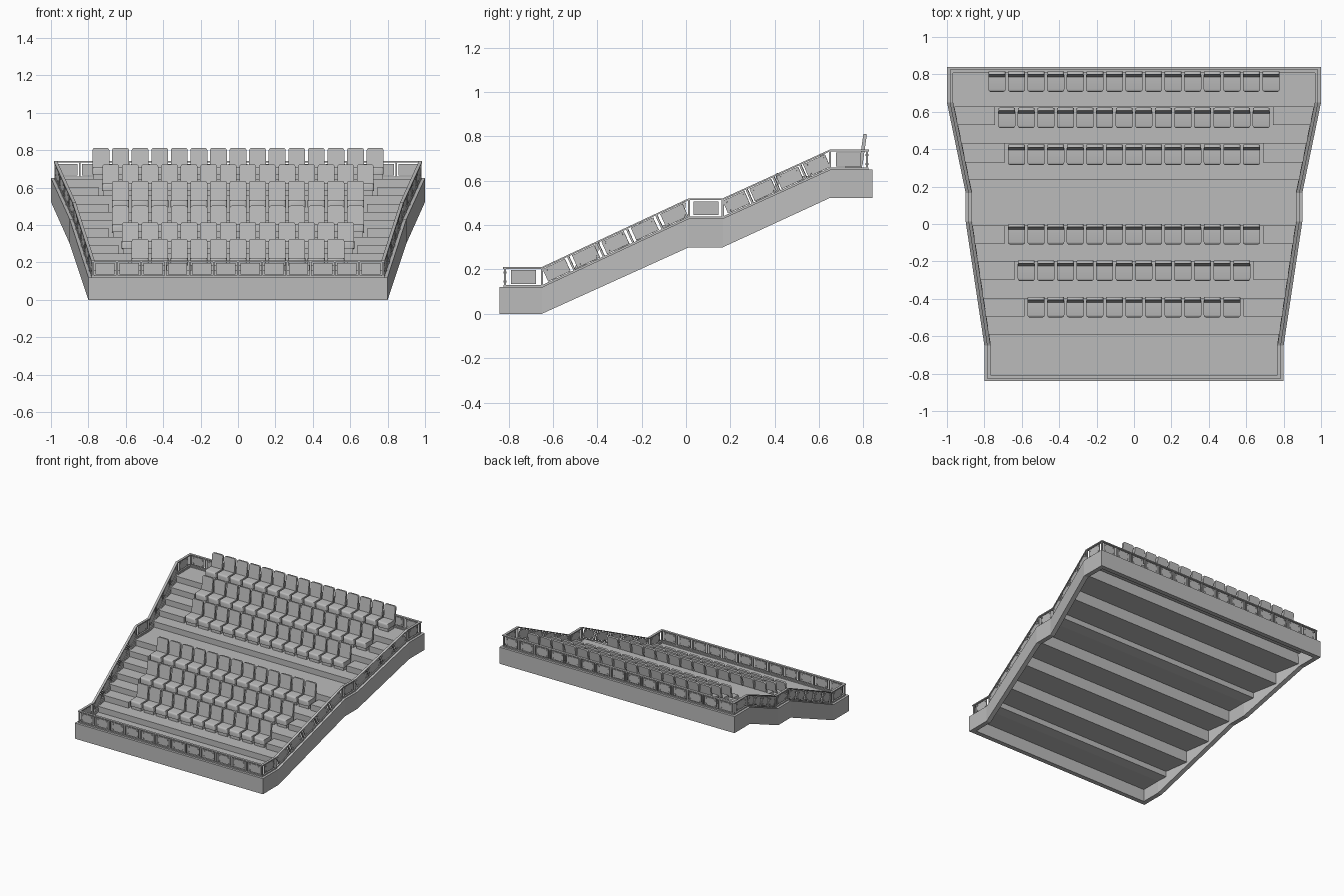
import bpy, bmesh, math
from mathutils import Vector, Matrix

cube = bpy.data.objects.get("Cube")
if cube:
    bpy.data.objects.remove(cube, do_unlink=True)

grey = bpy.data.materials.new("concrete_grey")
grey.use_nodes = True
grey.diffuse_color = (0.5, 0.5, 0.5, 1)
grey.node_tree.nodes["Principled BSDF"].inputs["Base Color"].default_value = (0.5, 0.5, 0.5, 1)

HALF_Y = 0.84
# Plan half width, skirt bottom and deck height along y
STATIONS = [(-HALF_Y, 0.8, 0.0, 0.115), (-0.65, 0.8, 0.0, 0.115),
            (0.013, 0.9, 0.3, 0.425), (0.166, 0.9, 0.3, 0.425),
            (0.65, 1.0, 0.523, 0.645), (HALF_Y, 1.0, 0.523, 0.645)]


def half_width(y):
    for a, b in zip(STATIONS, STATIONS[1:]):
        if y <= b[0]:
            return a[1] + (b[1] - a[1]) * max(0, y - a[0]) / (b[0] - a[0])
    return 1.0


def level(n):
    """Height of the n-th half step."""
    return 0.115 + n * 0.0443 if n <= 7 else 0.425 + (n - 7) * 0.044


def finish(name, bm):
    bmesh.ops.recalc_face_normals(bm, faces=bm.faces)
    mesh = bpy.data.meshes.new(name)
    bm.to_mesh(mesh)
    bm.free()
    mesh.materials.append(grey)
    obj = bpy.data.objects.new(name, mesh)
    bpy.context.collection.objects.link(obj)
    return obj


def box(bm, size, matrix):
    scale = Matrix.Diagonal((*size, 1))
    return bmesh.ops.create_cube(bm, size=1, matrix=matrix @ scale)["verts"]


def ring(inset, column, lift):
    """Closed outline of the stand, moved inwards and up."""
    limit = HALF_Y - inset
    side = [(s[1] - inset, max(-limit, min(limit, s[0])), s[column] + lift) for s in STATIONS]
    return side + [(-x, y, z) for x, y, z in reversed(side)]


def band(name, outer, inner, low_column, low, high):
    """Rectangular section swept round the outline."""
    bm = bmesh.new()
    loops = [[bm.verts.new(p) for p in ring(*args)] for args in
             ((outer, low_column, low), (outer, 3, high), (inner, 3, high), (inner, low_column, low))]
    count = len(loops[0])
    for k in range(4):
        a, b = loops[k], loops[(k + 1) % 4]
        for i in range(count):
            j = (i + 1) % count
            bm.faces.new((a[i], a[j], b[j], b[i]))
    return finish(name, bm)


# Outer skirt and the two continuous rails
band("skirt", 0, 0.035, 2, 0, 0.005)
band("bottom_rail", 0.018, 0.03, 3, 0.005, 0.014)
band("top_rail", 0.015, 0.033, 3, 0.088, 0.096)

# Terraced deck: a folded sheet with thickness
treads = [(-0.82, 0), (-0.59, 1), (-0.4, 3), (-0.2, 5), (-0.01, 7),
          (0.235, 8), (0.43, 10), (0.626, 12), (0.82, None)]
profile = []
for (y0, n), (y1, _) in zip(treads, treads[1:]):
    breaks = [s[0] for s in STATIONS if y0 < s[0] < y1]
    profile += [(y, level(n)) for y in [y0] + breaks + [y1]]
bm = bmesh.new()
pairs = []
for y, z in profile:
    w = half_width(y) - 0.015
    pairs.append((bm.verts.new((-w, y, z)), bm.verts.new((w, y, z))))
for (a, b), (c, d) in zip(pairs, pairs[1:]):
    bm.faces.new((a, b, d, c))
deck = finish("terraced_deck", bm)
if deck.data.polygons[0].normal.z < 0:
    deck.data.flip_normals()
solid = deck.modifiers.new("thickness", 'SOLIDIFY')
solid.thickness = 0.02
solid.offset = -1

# Seat rows: seat count, terrace level, seat front y
PITCH = 0.1047
ROWS = [(11, 1, -0.5), (12, 3, -0.305), (13, 5, -0.11),
        (13, 8, 0.315), (14, 10, 0.512), (15, 12, 0.706)]

# Aisle half steps at both ends of each row
bm = bmesh.new()
for (count, n, _), (y0, y1) in zip(ROWS, [(-0.495, -0.4), (-0.3, -0.2), (-0.105, -0.01),
                                          (0.33, 0.43), (0.53, 0.626)]):
    inner = count * PITCH / 2 + 0.01
    for side in (-1, 1):
        verts = box(bm, (1, 1, 1), Matrix())
        for v in verts:
            y = y0 if v.co.y < 0 else y1
            x = inner if v.co.x < 0 else half_width(y) - 0.015
            v.co = (side * x, y, level(n) - 0.005 if v.co.z < 0 else level(n + 1))
finish("aisle_steps", bm)


# Seat: pedestal, rounded cushion and leaning backrest
def rounded_box(bm, size, matrix, rule, radius):
    verts = box(bm, size, Matrix())
    edges = {e for v in verts for e in v.link_edges}
    chosen = [e for e in edges if rule((e.verts[0].co + e.verts[1].co) / 2,
                                       (e.verts[0].co - e.verts[1].co).normalized())]
    old = set(bm.verts) - set(verts)
    bmesh.ops.bevel(bm, geom=chosen, offset=radius, segments=3, profile=0.5, affect='EDGES')
    bmesh.ops.transform(bm, matrix=matrix, verts=[v for v in bm.verts if v not in old])


bm = bmesh.new()
rounded_box(bm, (0.092, 0.09, 0.04), Matrix.Translation((0, 0.045, 0.045)),
            lambda mid, d: mid.y < 0 and abs(d.y) < 0.5 and (abs(d.z) > 0.5 or mid.z > 0), 0.014)
lean = Matrix.Translation((0, 0.092, 0.095)) @ Matrix.Rotation(math.radians(-8), 4, 'X')
rounded_box(bm, (0.09, 0.016, 0.142), lean,
            lambda mid, d: abs(d.y) > 0.5 and mid.z > 0, 0.012)
box(bm, (0.08, 0.075, 0.03), Matrix.Translation((0, 0.05, 0.013)))
first = None
for i, (count, n, y) in enumerate(ROWS):
    if first is None:
        row = first = finish("seat_row_1", bm)
    else:
        row = bpy.data.objects.new(f"seat_row_{i + 1}", first.data)
        bpy.context.collection.objects.link(row)
    row.location = (-(count - 1) * PITCH / 2, y, level(n))
    array = row.modifiers.new("repeat", 'ARRAY')
    array.count = count
    array.use_relative_offset = False
    array.use_constant_offset = True
    array.constant_offset_displace = (PITCH, 0, 0)
bpy.ops.object.select_all(action='DESELECT')
bpy.context.view_layer.objects.active = first
first.select_set(True)
bpy.ops.object.shade_smooth_by_angle(angle=math.radians(35))

# Railing panels with corner bolts, and posts between them
panels, posts = bmesh.new(), bmesh.new()
path = [Vector(p) for p in ring(0.024, 3, 0.051)]
counts = [1, 5, 1, 4, 1, 15, 1, 4, 1, 5, 1, 12]
for i, count in enumerate(counts):
    start, end = path[i], path[(i + 1) % len(path)]
    along = (end - start).normalized()
    out = along.cross(Vector((0, 0, 1))).normalized()
    up = out.cross(along)
    frame = Matrix((along, out, up)).transposed().to_4x4()
    step = (end - start).length / count
    width = min(step - 0.026, 0.112)
    for k in range(count):
        place = Matrix.Translation(start.lerp(end, (k + 0.5) / count)) @ frame
        box(panels, (width, 0.005, 0.062), place)
        for sx in (-1, 1):
            for sz in (-1, 1):
                spot = Matrix.Translation((sx * (width / 2 - 0.014), 0, sz * 0.02))
                bmesh.ops.create_cone(panels, cap_ends=True, segments=8, radius1=0.005,
                                      radius2=0.005, depth=0.012,
                                      matrix=place @ spot @ Matrix.Rotation(math.pi / 2, 4, 'X'))
        if k:
            box(posts, (0.009, 0.01, 0.074),
                Matrix.Translation(start.lerp(end, k / count)) @ frame)
    box(posts, (0.01, 0.01, 0.084), Matrix.Translation(start))
finish("railing_panels", panels)
finish("railing_posts", posts)
